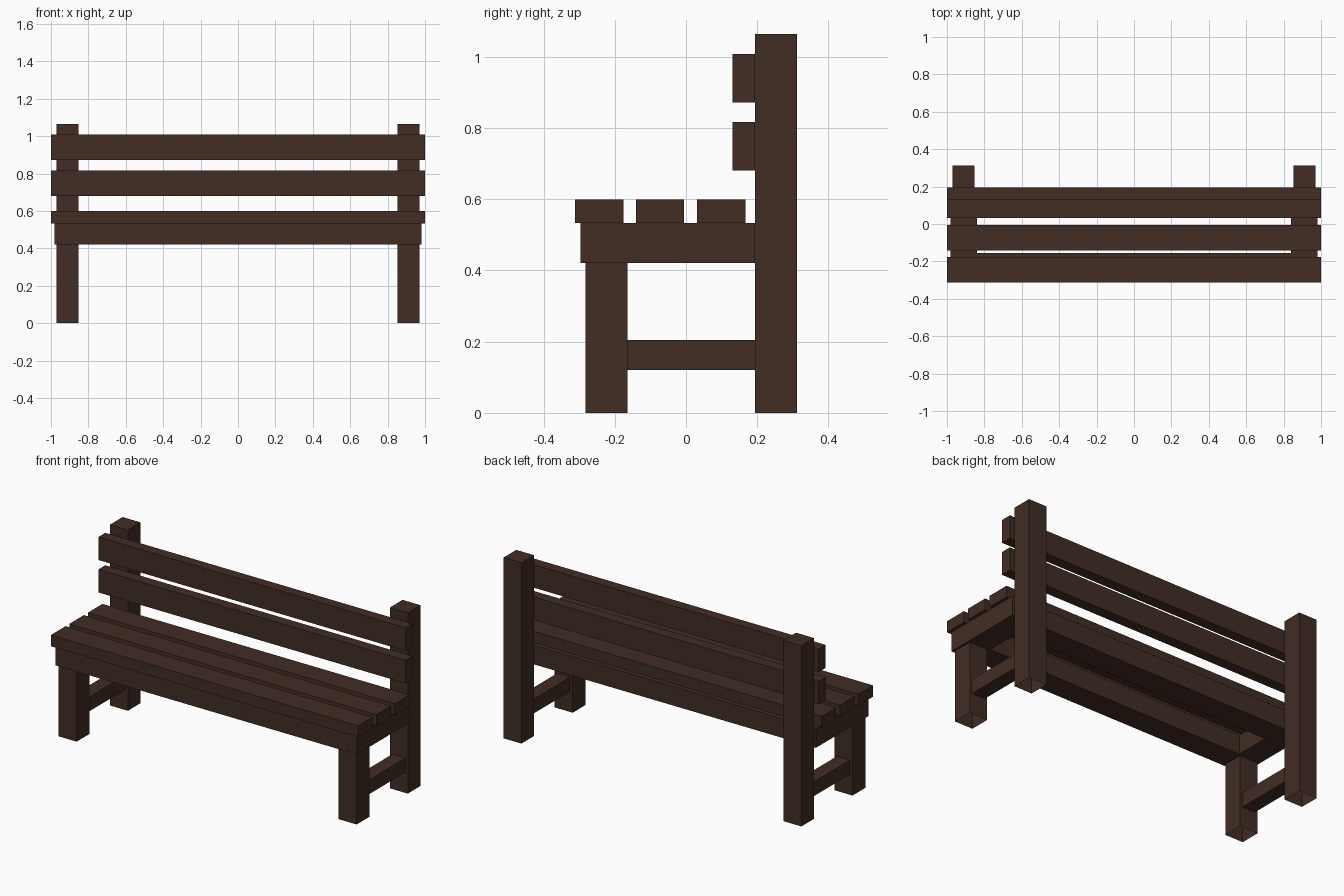
import bpy
import bmesh

if "Cube" in bpy.data.objects:
    bpy.data.objects.remove(bpy.data.objects["Cube"])

wood = bpy.data.materials.new("dark brown wood")
wood.diffuse_color = (0.053, 0.026, 0.017, 1.0)
wood.use_nodes = True
wood.node_tree.nodes["Principled BSDF"].inputs["Base Color"].default_value = wood.diffuse_color


def finish(name, bm):
    mesh = bpy.data.meshes.new(name)
    bm.to_mesh(mesh)
    bm.free()
    mesh.materials.append(wood)
    obj = bpy.data.objects.new(name, mesh)
    bpy.context.collection.objects.link(obj)
    return obj


def box(name, x, y, z, open_bottom=False):
    """Box from (min, max) ranges."""
    bm = bmesh.new()
    bmesh.ops.create_cube(bm, size=1)
    for v in bm.verts:
        v.co = [r[0] if c < 0 else r[1] for c, r in zip(v.co, (x, y, z))]
    if open_bottom:
        bm.normal_update()
        low = [f for f in bm.faces if f.normal.z < -0.5]
        bmesh.ops.delete(bm, geom=low, context='FACES_ONLY')
    return finish(name, bm)


def seat_frame(x, y0, y1, z0, z1, w):
    """Rectangular ring under the slats."""
    bm = bmesh.new()
    outer = [(-x, y0), (x, y0), (x, y1), (-x, y1)]
    inner = [(-x + w, y0 + w), (x - w, y0 + w), (x - w, y1 - w), (-x + w, y1 - w)]
    o = [bm.verts.new((*p, z0)) for p in outer]
    i = [bm.verts.new((*p, z0)) for p in inner]
    faces = [bm.faces.new((o[k], o[(k + 1) % 4], i[(k + 1) % 4], i[k])) for k in range(4)]
    ext = bmesh.ops.extrude_face_region(bm, geom=faces, use_keep_orig=True)
    for g in ext["geom"]:
        if isinstance(g, bmesh.types.BMVert):
            g.co.z = z1
    bmesh.ops.recalc_face_normals(bm, faces=bm.faces)
    return finish("seat_frame", bm)


# Legs and stretchers, mirrored left and right
for side, s in (("left", -1), ("right", 1)):
    leg_x = sorted((s * 0.853, s * 0.97))
    bar_x = sorted((s * 0.869, s * 0.954))
    box("front_leg_" + side, leg_x, (-0.282, -0.164), (0, 0.421), True)
    box("back_leg_" + side, leg_x, (0.194, 0.312), (0, 1.064), True)
    box("stretcher_" + side, bar_x, (-0.164, 0.194), (0.121, 0.205))

# Frame below the seat
seat_frame(0.982, -0.297, 0.194, 0.421, 0.534, 0.142)

# Seat slats
for n, y in enumerate((-0.312, -0.141, 0.031)):
    box(f"seat_slat_{n + 1}", (-1, 1), (y, y + 0.136), (0.534, 0.6))

# Backrest slats
for n, z in enumerate((0.681, 0.872)):
    box(f"back_slat_{n + 1}", (-1, 1), (0.131, 0.194), (z, z + 0.136))
